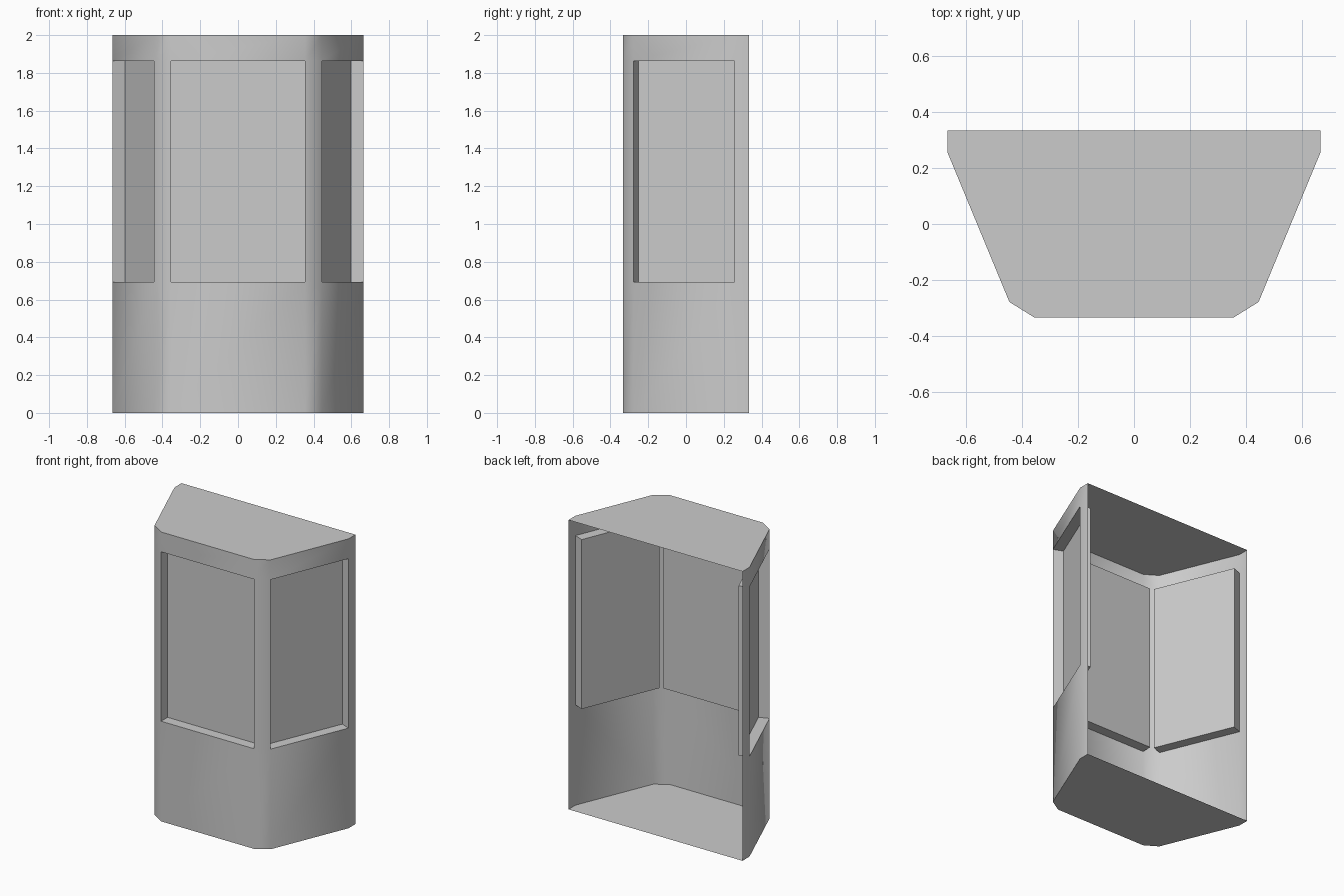
import bpy, bmesh, math
from mathutils import Vector

if "Cube" in bpy.data.objects:
    bpy.data.objects.remove(bpy.data.objects["Cube"])

# Half footprint from front to back, mirrored for the other side
half = [(0.355, -0.333), (0.444, -0.278), (0.665, 0.256), (0.665, 0.333)]
outline = [(-x, y) for x, y in reversed(half)] + half
levels = [0.0, 0.692, 1.863, 2.0]
DEPTH = 0.071


def finish(name, bm):
    mesh = bpy.data.meshes.new(name)
    bm.to_mesh(mesh)
    bm.free()
    obj = bpy.data.objects.new(name, mesh)
    bpy.context.collection.objects.link(obj)
    return obj


# Thin wall shell, open at the back, with a floor and a roof
bm = bmesh.new()
rings = [[bm.verts.new((x, y, z)) for x, y in outline] for z in levels]
bm.faces.new(list(reversed(rings[0])))
bm.faces.new(rings[-1])
panes = []
for row in range(3):
    for col in range(len(outline) - 1):
        lo, hi = rings[row], rings[row + 1]
        corners = [lo[col], lo[col + 1], hi[col + 1], hi[col]]
        if row == 1 and col in (1, 3, 5):
            # Window opening: reveals lead inward to a recessed pane
            along = (corners[1].co - corners[0].co).normalized()
            inward = Vector((-along.y, along.x, 0)) * DEPTH
            inner = [bm.verts.new(v.co + inward) for v in corners]
            for i in range(4):
                j = (i + 1) % 4
                bm.faces.new((corners[i], corners[j], inner[j], inner[i]))
            panes.append([v.co.copy() for v in inner])
        else:
            bm.faces.new(corners)
shell = finish("bay_wall_shell", bm)

# Smooth corner posts, crisp window and roof edges
bpy.context.view_layer.objects.active = shell
shell.select_set(True)
bpy.ops.object.shade_smooth_by_angle(angle=math.radians(40))

# Window panes
for name, points in zip(("left_pane", "front_pane", "right_pane"), panes):
    bm = bmesh.new()
    bm.faces.new([bm.verts.new(p) for p in points])
    finish(name, bm)
